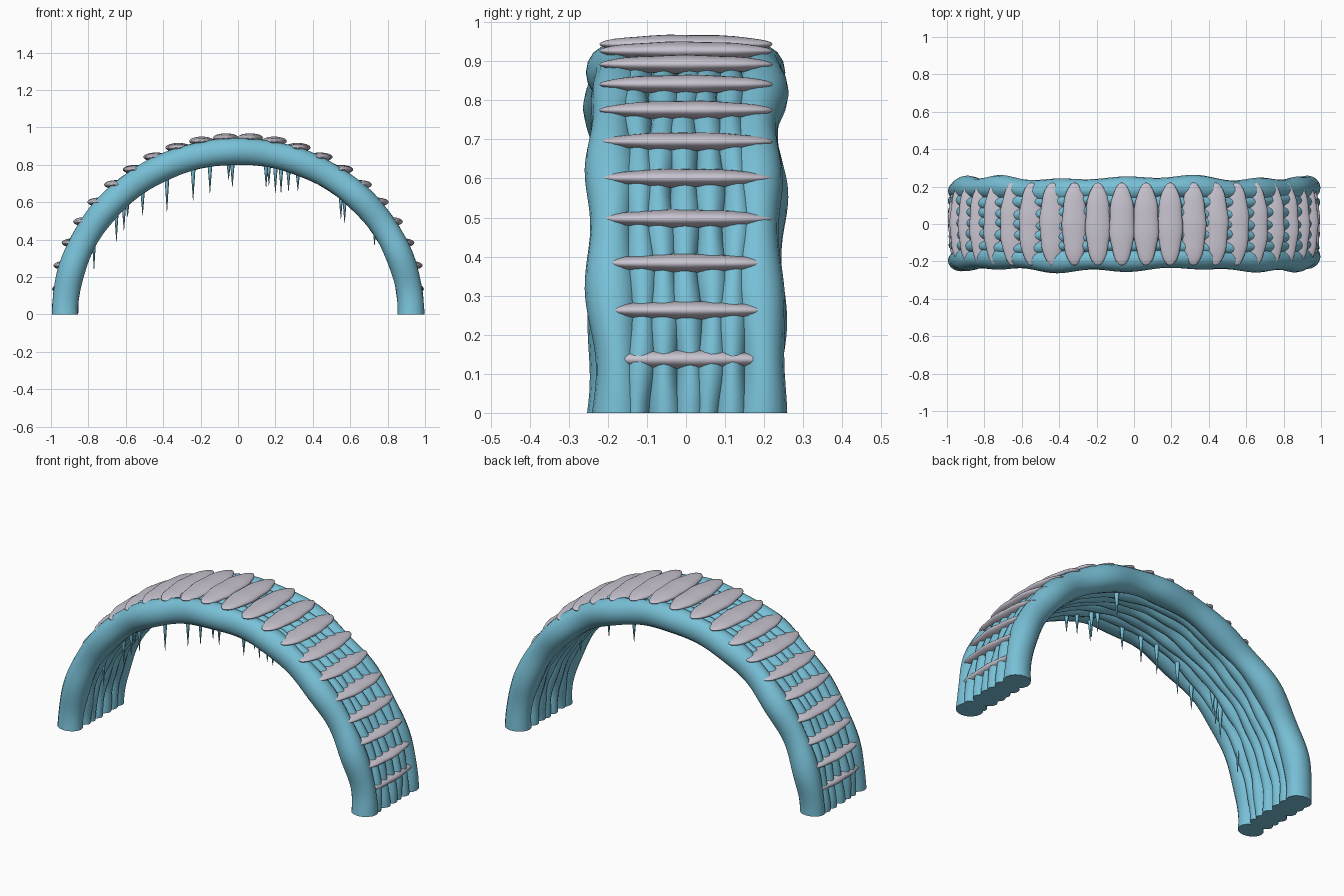
import bpy, bmesh, random
from math import sin, cos, pi, radians, sqrt
from mathutils import Vector, Matrix

random.seed(4)
if "Cube" in bpy.data.objects:
    bpy.data.objects.remove(bpy.data.objects["Cube"])

RX, RZ = 0.925, 0.872      # centre line of the arch
STEPS, SIDES = 110, 16


def material(name, rgb):
    m = bpy.data.materials.new(name)
    m.use_nodes = True
    m.diffuse_color = (*rgb, 1)
    m.node_tree.nodes["Principled BSDF"].inputs["Base Color"].default_value = (*rgb, 1)
    return m


ice = material("ice blue", (0.19, 0.53, 0.68))
stone = material("pale grey", (0.58, 0.55, 0.63))


def finish(bm, name, mat):
    bmesh.ops.recalc_face_normals(bm, faces=bm.faces)
    mesh = bpy.data.meshes.new(name)
    bm.to_mesh(mesh)
    bm.free()
    mesh.materials.append(mat)
    obj = bpy.data.objects.new(name, mesh)
    bpy.context.collection.objects.link(obj)
    bpy.ops.object.select_all(action="DESELECT")
    obj.select_set(True)
    bpy.context.view_layer.objects.active = obj
    bpy.ops.object.shade_smooth_by_angle(angle=radians(50))
    return obj


def strand(name, y0, ry, rn, waves):
    """Lumpy tube swept over the arch, swelling and swaying along its length."""
    bm = bmesh.new()
    p1, p2, p3 = (random.uniform(0, 2 * pi) for _ in range(3))
    rings = []
    for i in range(STEPS + 1):
        t = pi * i / STEPS
        normal = Vector((cos(t) / RX, 0, sin(t) / RZ)).normalized()
        sway = 0.008 * sin(5 * t + p1) + 0.004 * sin(11 * t + p2)
        swell = 1 + 0.11 * sin(waves * t + p3)
        centre = Vector((RX * cos(t), y0 + sway, RZ * sin(t)))
        ring = []
        for k in range(SIDES):
            a = 2 * pi * k / SIDES
            depth = rn * (1 + 0.25 * (swell - 1))
            p = centre + normal * (depth * cos(a))
            p.y += ry * swell * sin(a)
            ring.append(bm.verts.new(p))
        rings.append(ring)
    for a, b in zip(rings, rings[1:]):
        for k in range(SIDES):
            n = (k + 1) % SIDES
            bm.faces.new((a[k], a[n], b[n], b[k]))
    bm.faces.new(rings[0])
    bm.faces.new(rings[-1])
    finish(bm, name, ice)


# Arch: two thick edge strands with slimmer ones packed between
for name, y in (("front", -0.185), ("back", 0.185)):
    strand(name + "_edge_strand", y, 0.062, 0.071, 15)
for i in range(5):
    strand(f"inner_strand_{i + 1}", (i - 2) * 0.06, 0.042, 0.069, 22 + i % 2)

# Flat lens-shaped treads lying level over the outer side of the arch
for side, label in ((1, "left"), (-1, "right")):
    for k in range(11):
        t = radians(8.3 + 7.78 * k)
        x, z = 0.955 * cos(t), 0.946 * sin(t)
        half = min(0.067, 0.993 - x)
        bm = bmesh.new()
        bmesh.ops.create_uvsphere(bm, u_segments=24, v_segments=16, radius=1)
        bmesh.ops.rotate(bm, verts=bm.verts, matrix=Matrix.Rotation(pi / 2, 3, "X"))
        for v in bm.verts:
            bulge = 1 + 0.04 * sin(9 * v.co.y + k)
            v.co = (side * x + v.co.x * half * bulge, v.co.y * 0.222,
                    z + v.co.z * 0.024 * bulge)
        finish(bm, f"{label}_tread_{k + 1}", stone)

# Icicles hanging beneath the arch: position across, tip height
ICICLES = [(-.77, .24), (-.65, .39), (-.61, .45), (-.59, .52), (-.51, .53),
           (-.38, .55), (-.24, .61), (-.15, .65), (-.05, .72), (-.03, .68),
           (.15, .68), (.165, .69), (.2, .65), (.23, .65), (.27, .66),
           (.32, .66), (.55, .51), (.57, .49), (.73, .37)]
for i, (x, tip) in enumerate(ICICLES):
    top = RZ * sqrt(1 - (x / RX) ** 2) - 0.03
    y = 0.14 if i == 13 else random.uniform(-0.17, -0.08)
    bm = bmesh.new()
    bmesh.ops.create_cone(bm, cap_ends=True, segments=8, radius1=0.001, radius2=0.015,
                          depth=top - tip,
                          matrix=Matrix.Translation((x, y, (top + tip) / 2)))
    finish(bm, f"icicle_{i + 1}", ice)
